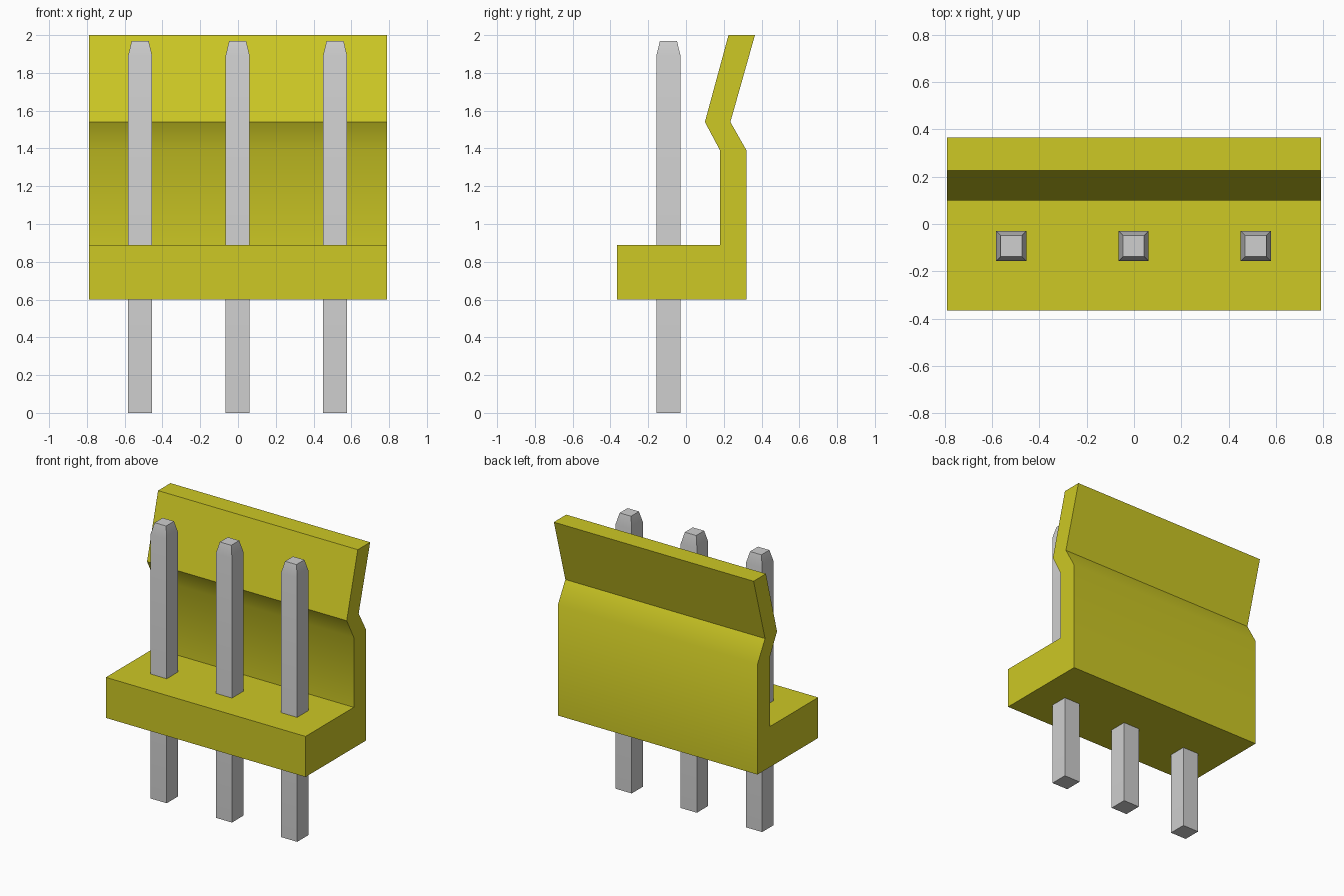
import bpy
import bmesh
import math

cube = bpy.data.objects.get("Cube")
if cube:
    bpy.data.objects.remove(cube, do_unlink=True)


def material(name, colour):
    mat = bpy.data.materials.new(name)
    mat.use_nodes = True
    mat.diffuse_color = colour
    mat.node_tree.nodes["Principled BSDF"].inputs["Base Color"].default_value = colour
    return mat


def finish(bm, name, mat):
    bmesh.ops.recalc_face_normals(bm, faces=bm.faces)
    mesh = bpy.data.meshes.new(name)
    bm.to_mesh(mesh)
    bm.free()
    mesh.materials.append(mat)
    obj = bpy.data.objects.new(name, mesh)
    bpy.context.collection.objects.link(obj)
    # Soft shading over shallow bends, sharp elsewhere
    bpy.ops.object.select_all(action='DESELECT')
    obj.select_set(True)
    bpy.context.view_layer.objects.active = obj
    bpy.ops.object.shade_smooth_by_angle(angle=math.radians(35))
    return obj


yellow = material("yellow plastic", (0.61, 0.58, 0.018, 1))
grey = material("grey metal", (0.62, 0.62, 0.62, 1))

# Housing: base block and bent locking wall, one side profile (y, z) extruded along x
HALF_WIDTH = 0.79
profile = [(-0.365, 0.6), (0.32, 0.6), (0.32, 1.39), (0.235, 1.54), (0.365, 2.0),
           (0.225, 2.0), (0.1, 1.54), (0.18, 1.39), (0.18, 0.89), (-0.365, 0.89)]
bm = bmesh.new()
side = bm.faces.new([bm.verts.new((-HALF_WIDTH, y, z)) for y, z in profile])
extruded = bmesh.ops.extrude_face_region(bm, geom=[side], use_keep_orig=True)
moved = [v for v in extruded["geom"] if isinstance(v, bmesh.types.BMVert)]
bmesh.ops.translate(bm, verts=moved, vec=(2 * HALF_WIDTH, 0, 0))
finish(bm, "housing", yellow)


# Pins: square posts with a tapered tip
def pin(name, x, y):
    bm = bmesh.new()
    rings = []
    for z, half in [(0, 0.064), (1.89, 0.064), (1.97, 0.045)]:
        corners = [(-1, -1), (1, -1), (1, 1), (-1, 1)]
        rings.append([bm.verts.new((x + half * i, y + half * j, z)) for i, j in corners])
    for low, high in zip(rings, rings[1:]):
        for k in range(4):
            n = (k + 1) % 4
            bm.faces.new((low[k], low[n], high[n], high[k]))
    bm.faces.new(rings[0])
    bm.faces.new(rings[-1])
    finish(bm, name, grey)


for name, step in [("right_pin", -1), ("middle_pin", 0), ("left_pin", 1)]:
    pin(name, -0.002 + 0.516 * step, -0.093)
